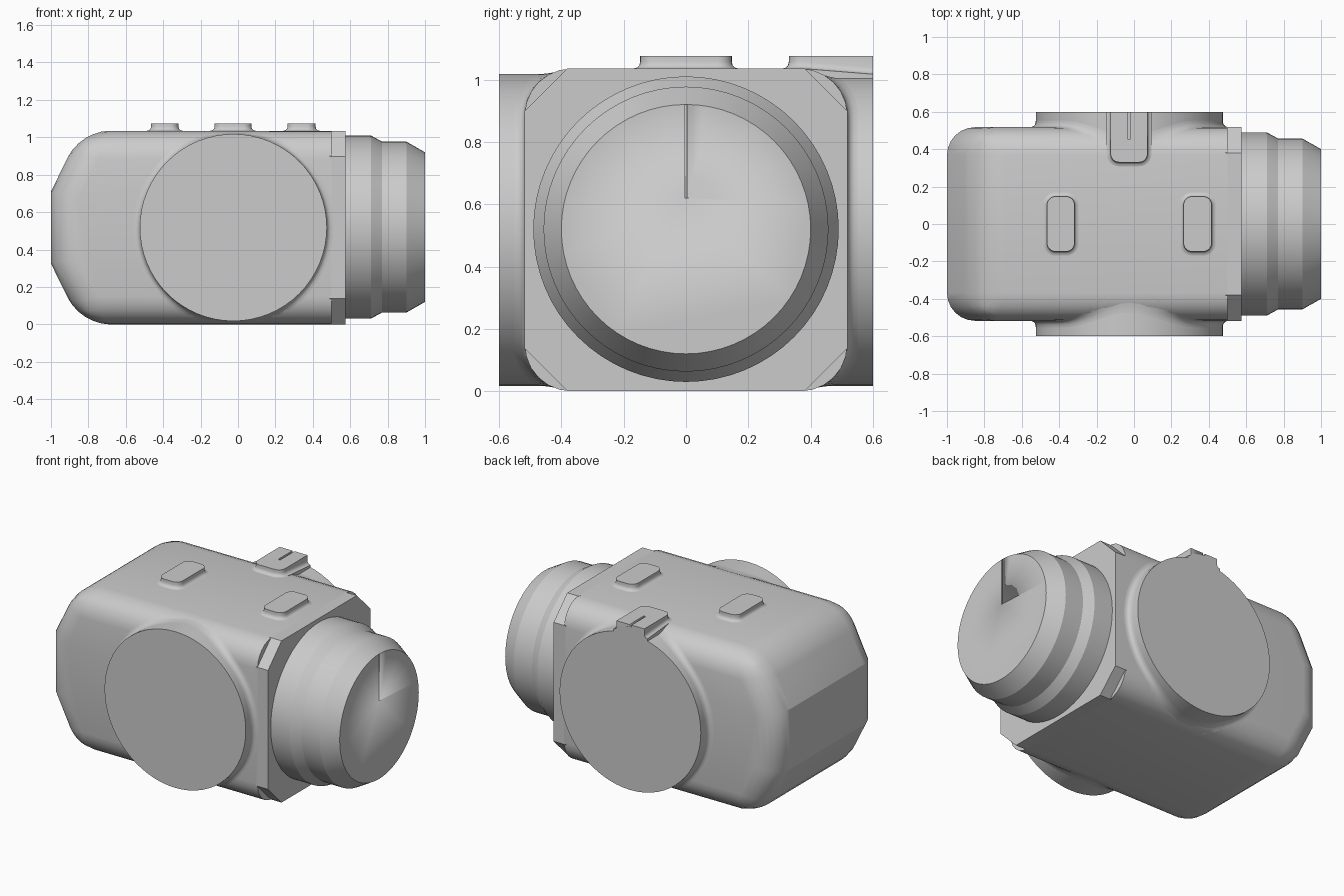
import bpy, bmesh
from math import sin, cos, pi, radians, sqrt
from mathutils import Matrix, Vector

if "Cube" in bpy.data.objects:
    bpy.data.objects.remove(bpy.data.objects["Cube"], do_unlink=True)

grey = bpy.data.materials.new("light_grey")
grey.use_nodes = True
COLOUR = (0.6, 0.6, 0.6, 1)
grey.diffuse_color = COLOUR
grey.node_tree.nodes["Principled BSDF"].inputs["Base Color"].default_value = COLOUR

HALF = 0.5175        # half width and half height of the body, also its axis height
ROUND = 0.15         # radius along the body's long edges
DISC_X, DISC_R = -0.025, 0.5


def finish(name, bm, angle=25):
    bmesh.ops.remove_doubles(bm, verts=bm.verts, dist=1e-5)
    bmesh.ops.recalc_face_normals(bm, faces=bm.faces)
    mesh = bpy.data.meshes.new(name)
    bm.to_mesh(mesh)
    bm.free()
    mesh.materials.append(grey)
    ob = bpy.data.objects.new(name, mesh)
    bpy.context.collection.objects.link(ob)
    bpy.ops.object.select_all(action='DESELECT')
    ob.select_set(True)
    bpy.context.view_layer.objects.active = ob
    bpy.ops.object.shade_smooth_by_angle(angle=radians(angle))
    return ob


def loft(rings, caps=True):
    """Skin a list of closed rings with equal point counts."""
    bm = bmesh.new()
    rows = [[bm.verts.new(p) for p in ring] for ring in rings]
    for a, b in zip(rows, rows[1:]):
        for i in range(len(a)):
            j = (i + 1) % len(a)
            bm.faces.new((a[i], a[j], b[j], b[i]))
    if caps:
        bm.faces.new(rows[0])
        bm.faces.new(rows[-1])
    return bm


def groove(ob, centre, size):
    """Cut a thin slot into an object."""
    bm = bmesh.new()
    bmesh.ops.create_cube(bm, size=1, matrix=Matrix.Translation(centre) @ Matrix.Diagonal((*size, 1)))
    cutter = finish("groove_cutter", bm)
    mod = ob.modifiers.new("groove", 'BOOLEAN')
    mod.operation, mod.solver, mod.object = 'DIFFERENCE', 'EXACT', cutter
    bpy.context.view_layer.objects.active = ob
    bpy.ops.object.modifier_apply(modifier=mod.name)
    bpy.data.objects.remove(cutter, do_unlink=True)


# Main body: side profile with a tapered end, rounded along its edges
TOP = 2 * HALF
profile = [(0.5, 0), (-0.84, 0), (-1, 0.325), (-1, 0.71), (-0.84, TOP), (0.5, TOP)]
bm = loft([[(x, y, z) for x, z in profile] for y in (-HALF, HALF)])
bm.edges.ensure_lookup_table()


def rounded(edge):
    a, b = (v.co for v in edge.verts)
    at_open_end = min(a.x, b.x) > 0.4
    end_crease = max(a.x, b.x) < -0.95 and abs(a.y - b.y) > 0.1
    return not (at_open_end or end_crease)


bmesh.ops.bevel(bm, geom=[e for e in bm.edges if rounded(e)], offset=ROUND,
                offset_type='OFFSET', segments=6, profile=0.5, affect='EDGES', clamp_overlap=True)
finish("body", bm)

# Octagonal flange between body and turned barrel
c = HALF - 0.137
octagon = [(c, HALF), (HALF, c), (HALF, -c), (c, -HALF), (-c, -HALF), (-HALF, -c), (-HALF, c), (-c, HALF)]
finish("end_flange", loft([[(x, y, HALF + z) for y, z in octagon] for x in (0.49, 0.575)]))

# Stepped round barrel
SIDES = 64
turn = [2 * pi * i / SIDES for i in range(SIDES)]
steps = [(0.55, 0.49), (0.71, 0.49), (0.77, 0.457), (0.9, 0.457), (1, 0.4)]
barrel = finish("barrel", loft([[(x, r * sin(a), 0.52 + r * cos(a)) for a in turn] for x, r in steps]), 20)
groove(barrel, (1, 0, 0.77), (0.02, 0.008, 0.3))


# Round side discs, each with a soft fillet onto the body
def body_side(z):
    """Half width of the body at a height."""
    h = max(0, min(abs(z - HALF), HALF) - (HALF - ROUND))
    return HALF - ROUND + sqrt(max(0, ROUND ** 2 - h ** 2))


def disc_point(a, r, y):
    return Vector((DISC_X + r * sin(a), y, min(TOP, max(0, HALF + r * cos(a)))))


FILLET = 0.035
for side, label in ((-1, "front"), (1, "back")):
    rings = [[disc_point(a, DISC_R, side * y) for a in turn] for y in (0.3, 0.6)]
    finish(label + "_disc", loft(rings))
    rings = []
    for k in range(6):
        t = k / 5
        ring = []
        for a in turn:
            corner_y = body_side(HALF + DISC_R * cos(a))
            outer = DISC_R + FILLET
            p0 = disc_point(a, DISC_R, side * min(0.6, corner_y + FILLET))
            p1 = disc_point(a, DISC_R, side * corner_y)
            p2 = disc_point(a, outer, side * body_side(HALF + outer * cos(a)))
            ring.append(p0 * (1 - t) ** 2 + p1 * 2 * t * (1 - t) + p2 * t * t)
        rings.append(ring)
    finish(label + "_disc_fillet", loft(rings, caps=False), 60)


# Raised pads on the top, with a flared foot
def pad(name, x0, x1, y0, y1, open_back=False):
    r = 0.045
    rings = []
    for grow, up in ((0.022, -0.03), (0.022, 0), (0.01, 0.003), (0.003, 0.01), (0, 0.022), (0, None)):
        ring = []
        for cx, cy, start in ((x1 - r, y1 - r, 0), (x0 + r, y1 - r, 90), (x0 + r, y0 + r, 180), (x1 - r, y0 + r, 270)):
            for i in range(7):
                a = radians(start + 15 * i)
                x, y = cx + (r + grow) * cos(a), cy + (r + grow) * sin(a)
                if open_back and start < 180:
                    x, y = (x1 + grow if start == 0 else x0 - grow), y1 - 0.002 * (i if start else 6 - i) / 6
                # The foot follows the drop from the body onto the disc
                drop = 0.018 * min(1, max(0, (y - 0.38) / 0.06))
                ring.append((x, y, 1.075 if up is None else TOP - drop + up))
        rings.append(ring)
    return finish(name, loft(rings), 35)


pad("right_button", -0.465, -0.318, -0.147, 0.147)
pad("left_button", 0.265, 0.415, -0.147, 0.147)
tab = pad("back_tab", -0.125, 0.072, 0.33, 0.6, open_back=True)
groove(tab, (-0.027, 0.53, 1.075), (0.014, 0.15, 0.024))
